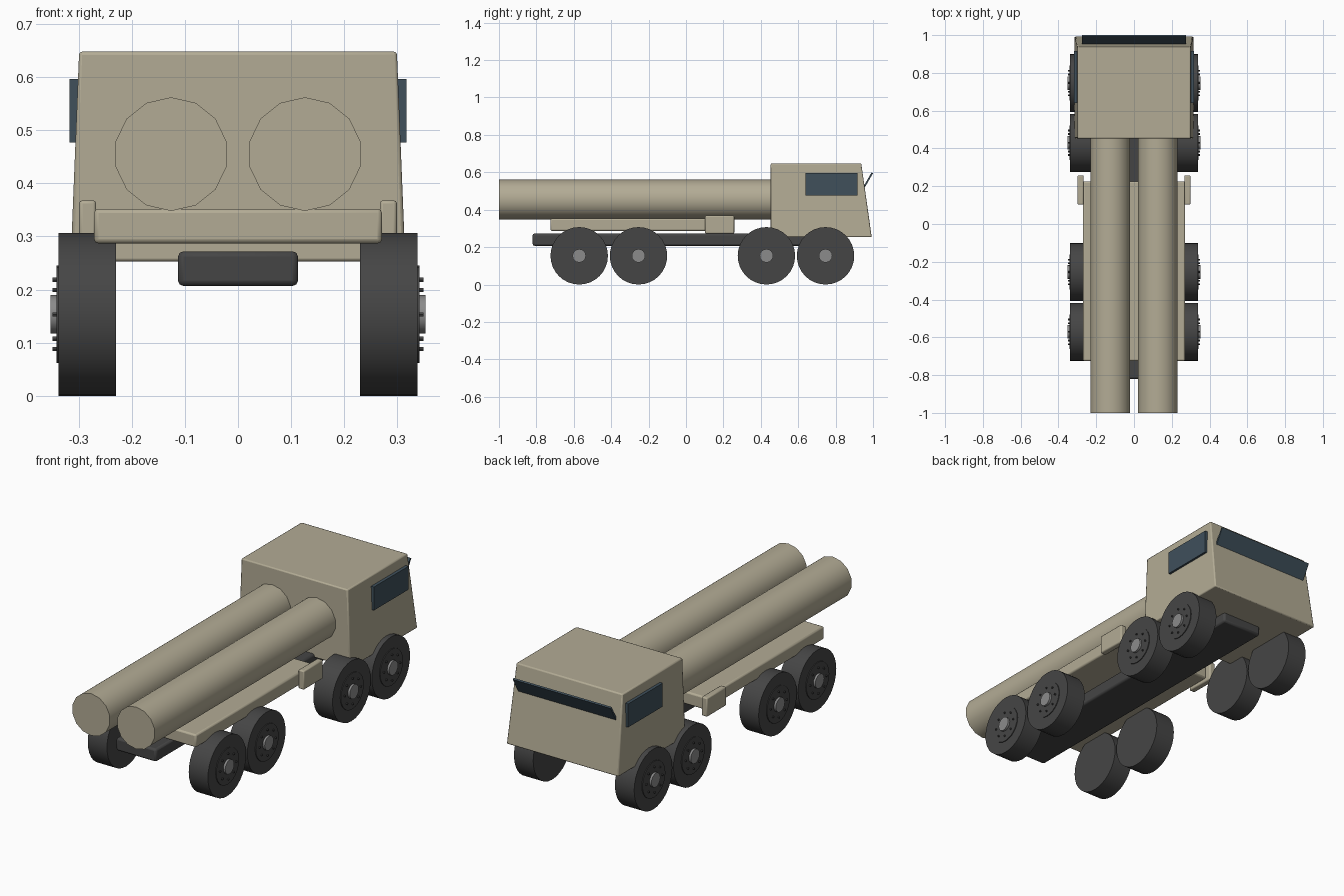
import bpy, bmesh, math
from mathutils import Matrix, Vector

if "Cube" in bpy.data.objects:
    bpy.data.objects.remove(bpy.data.objects["Cube"])


def material(name, r, g, b):
    m = bpy.data.materials.new(name)
    m.diffuse_color = (r, g, b, 1)
    m.use_nodes = True
    m.node_tree.nodes["Principled BSDF"].inputs["Base Color"].default_value = m.diffuse_color
    return m


TAN = material("tan_paint", 0.45, 0.41, 0.30)
RUBBER = material("dark_rubber", 0.06, 0.06, 0.06)
STEEL = material("hub_steel", 0.26, 0.26, 0.26)
GLASS = material("dark_glass", 0.05, 0.08, 0.105)


def finish(bm, name, mat, bevel=0.0, smooth=True):
    bmesh.ops.recalc_face_normals(bm, faces=bm.faces)
    me = bpy.data.meshes.new(name)
    bm.to_mesh(me)
    bm.free()
    ob = bpy.data.objects.new(name, me)
    bpy.context.collection.objects.link(ob)
    me.materials.append(mat)
    if bevel:
        mod = ob.modifiers.new("bevel", 'BEVEL')
        mod.width = bevel
        mod.segments = 2
    if smooth:
        bpy.ops.object.select_all(action='DESELECT')
        ob.select_set(True)
        bpy.context.view_layer.objects.active = ob
        bpy.ops.object.shade_smooth_by_angle(angle=math.radians(35))
    return ob


def box(name, lo, hi, mat, bevel=0.0):
    lo, hi = Vector(lo), Vector(hi)
    bm = bmesh.new()
    bmesh.ops.create_cube(bm, size=1, matrix=Matrix.Translation((lo + hi) / 2)
                          @ Matrix.Diagonal((*(hi - lo), 1)))
    return finish(bm, name, mat, bevel)


def add_cyl(bm, axis, a, b, u, z, r, n):
    """Cylinder from a to b along axis; u is the other horizontal coordinate."""
    if axis == 'X':
        place = Matrix.Translation(((a + b) / 2, u, z)) @ Matrix.Rotation(math.pi / 2, 4, 'Y')
    else:
        place = Matrix.Translation((u, (a + b) / 2, z)) @ Matrix.Rotation(math.pi / 2, 4, 'X')
    bmesh.ops.create_cone(bm, cap_ends=True, segments=n, radius1=r, radius2=r,
                          depth=abs(b - a), matrix=place)


def cyl(name, axis, a, b, u, z, r, n, mat):
    bm = bmesh.new()
    add_cyl(bm, axis, a, b, u, z, r, n)
    return finish(bm, name, mat)


# Chassis and load deck
box("chassis", (-0.113, -0.82, 0.207), (0.113, 0.82, 0.272), RUBBER, 0.01)
box("deck", (-0.271, -0.725, 0.287), (0.271, 0.226, 0.352), TAN, 0.008)

# Cab: side profile with sloped nose, narrowing towards the roof
bm = bmesh.new()
profile = [(0.453, 0.253, 0.315), (0.993, 0.253, 0.315),
           (0.937, 0.648, 0.299), (0.453, 0.648, 0.299)]
left = [bm.verts.new((-w, y, z)) for y, z, w in profile]
right = [bm.verts.new((w, y, z)) for y, z, w in profile]
bm.faces.new(left)
bm.faces.new(right[::-1])
for i in range(4):
    j = (i + 1) % 4
    bm.faces.new((left[i], right[i], right[j], left[j]))
finish(bm, "cab", TAN, 0.006)

# Windscreen, leaning out of the nose
bm = bmesh.new()
bmesh.ops.create_cube(bm, size=1, matrix=Matrix.Translation((0, 0.962, 0.538))
                      @ Matrix.Rotation(math.radians(-30), 4, 'X')
                      @ Matrix.Diagonal((0.55, 0.009, 0.135, 1)))
finish(bm, "windscreen", GLASS)

for side, label in ((-1, "left"), (1, "right")):
    # Launch tubes, side windows and deck boxes
    cyl(label + "_tube", 'Y', -1.0, 0.48, side * 0.126, 0.455, 0.107, 14, TAN)
    xs = sorted((side * 0.300, side * 0.317))
    box(label + "_window", (xs[0], 0.64, 0.477), (xs[1], 0.917, 0.596), GLASS)
    xs = sorted((side * 0.267, side * 0.299))
    box(label + "_side_box", (xs[0], 0.102, 0.272), (xs[1], 0.258, 0.368), TAN, 0.006)

    # Four wheels per side: tyre, rim disc, hub cap and eight bolts
    for k, y in enumerate((-0.571, -0.254, 0.430, 0.746)):
        tag = f"{label}_{k + 1}"
        z, r = 0.1535, 0.1535
        cyl("tyre_" + tag, 'X', side * 0.230, side * 0.338, y, z, r, 32, RUBBER)
        cyl("rim_" + tag, 'X', side * 0.330, side * 0.342, y, z, 0.092, 24, RUBBER)
        cyl("hub_" + tag, 'X', side * 0.335, side * 0.353, y, z, 0.036, 16, STEEL)
        bm = bmesh.new()
        for i in range(8):
            a = i * math.pi / 4
            add_cyl(bm, 'X', side * 0.338, side * 0.349, y + 0.065 * math.cos(a),
                    z + 0.065 * math.sin(a), 0.0045, 6)
        finish(bm, "bolts_" + tag, RUBBER)
